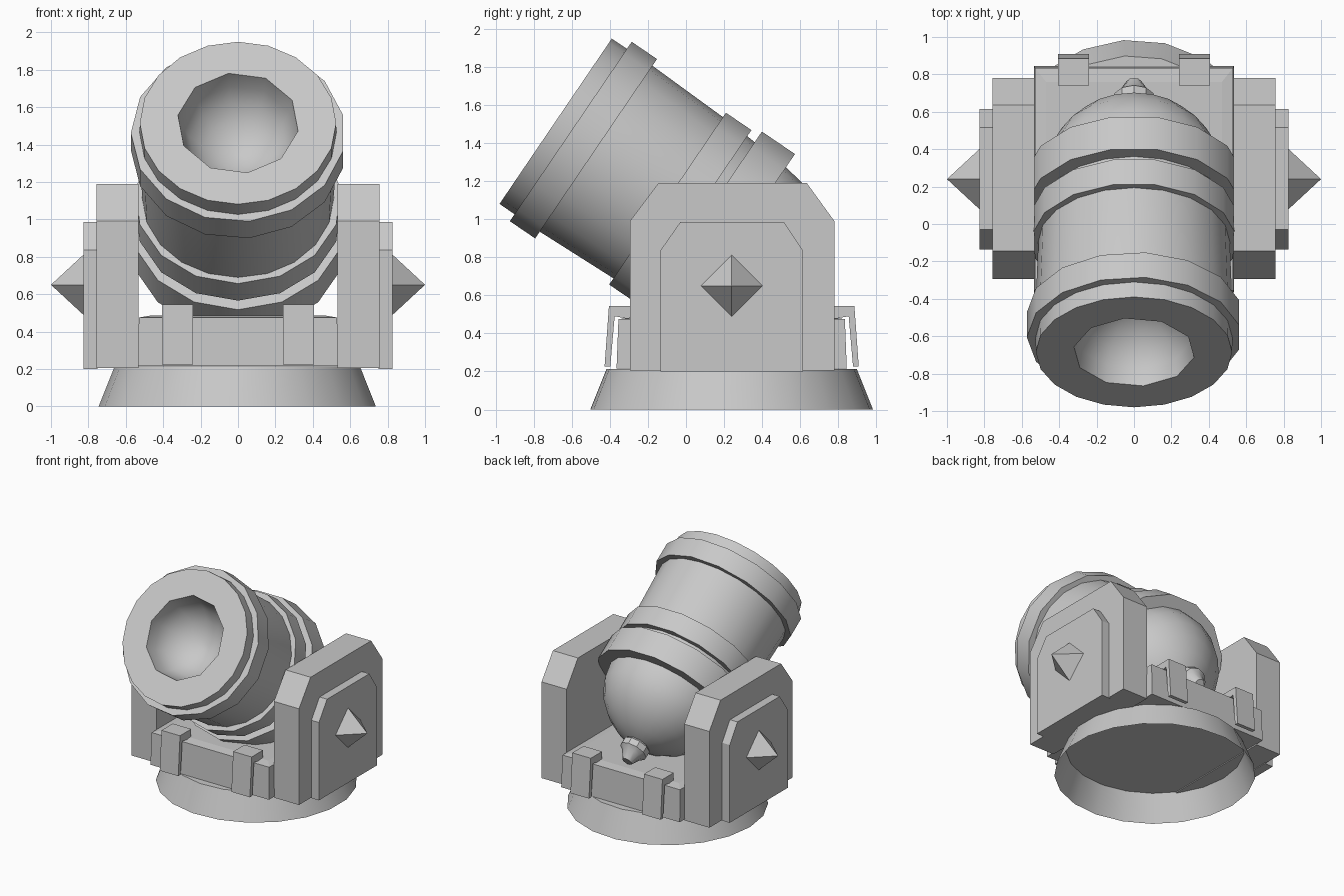
import bpy, bmesh, math
from mathutils import Vector

cube = bpy.data.objects.get("Cube")
if cube:
    bpy.data.objects.remove(cube, do_unlink=True)

# Single plain grey
grey = bpy.data.materials.new("plain grey")
grey.use_nodes = True
COLOUR = (0.58, 0.58, 0.58, 1.0)
grey.diffuse_color = COLOUR
for node in grey.node_tree.nodes:
    if node.type == 'BSDF_PRINCIPLED':
        node.inputs["Base Color"].default_value = COLOUR

CY = 0.24                                  # centre of the mount in y
MUZZLE = Vector((0, -0.685, 1.515))        # centre of the muzzle face
TILT = math.radians(34.2)
AXIS = Vector((0, math.cos(TILT), -math.sin(TILT)))   # muzzle to breech
UP = Vector((0, math.sin(TILT), math.cos(TILT)))


def finish(name, bm, smooth=0):
    """Turn a bmesh into an object; smooth is the sharp-edge angle in degrees."""
    mesh = bpy.data.meshes.new(name)
    bm.to_mesh(mesh)
    bm.free()
    mesh.materials.append(grey)
    obj = bpy.data.objects.new(name, mesh)
    bpy.context.collection.objects.link(obj)
    if smooth:
        bpy.ops.object.select_all(action='DESELECT')
        obj.select_set(True)
        bpy.context.view_layer.objects.active = obj
        bpy.ops.object.shade_smooth_by_angle(angle=math.radians(smooth))
    return obj


def loft(loops, cap_start=True, cap_end=True):
    """Skin a row of equal-length point loops."""
    bm = bmesh.new()
    rows = [[bm.verts.new(p) for p in loop] for loop in loops]
    n = len(rows[0])
    for a, b in zip(rows, rows[1:]):
        for i in range(n):
            j = (i + 1) % n
            bm.faces.new((a[i], a[j], b[j], b[i]))
    if cap_start:
        bm.faces.new(rows[0])
    if cap_end:
        bm.faces.new(rows[-1])
    bmesh.ops.recalc_face_normals(bm, faces=bm.faces)
    return bm, rows


def ring(t, r, sides, start):
    """Circle around the barrel axis, t behind the muzzle face."""
    pts = []
    for i in range(sides):
        a = math.radians(start) + math.tau * i / sides
        pts.append(MUZZLE + AXIS * t + Vector((r * math.cos(a), 0, 0)) + UP * (r * math.sin(a)))
    return pts


def turned(name, profile, sides, start=90):
    bm, _ = loft([ring(t, r, sides, start) for t, r in profile])
    return finish(name, bm, 35)


def slab(name, outline, x0, x1):
    """Extrude a (y, z) outline between two x positions."""
    bm, _ = loft([[(x, y, z) for y, z in outline] for x in (x0, x1)])
    return finish(name, bm)


def rect(hx, hy, z):
    return [(sx * hx, CY + sy * hy, z) for sx, sy in ((-1, -1), (1, -1), (1, 1), (-1, 1))]


# Barrel with a ring-shaped muzzle face around the bore
BORE_R, BORE_SIDES, BORE_START = 0.325, 10, 99
bm, rows = loft([ring(t, r, 20, 90) for t, r in
                 ((0, 0.525), (0.257, 0.527), (0.72, 0.512), (1.1, 0.485))], cap_start=False)
inner = [bm.verts.new(p) for p in ring(0, BORE_R, BORE_SIDES, BORE_START)]
edges = [bm.edges.new((inner[i], inner[(i + 1) % BORE_SIDES])) for i in range(BORE_SIDES)]
edges += [bm.edges.get((rows[0][i], rows[0][(i + 1) % 20])) for i in range(20)]
bmesh.ops.triangle_fill(bm, use_beauty=True, use_dissolve=False, edges=edges)
bmesh.ops.recalc_face_normals(bm, faces=bm.faces)
finish("barrel", bm, 35)

# Rounded bore, facing the muzzle
steps = [math.radians(a) for a in (0, 18, 36, 54, 72, 86)]
bm, _ = loft([ring(BORE_R * math.sin(a), BORE_R * math.cos(a), BORE_SIDES, BORE_START)
              for a in steps], cap_start=False)
bm.normal_update()
if sum((f.normal.dot(AXIS) * f.calc_area() for f in bm.faces)) > 0:
    bmesh.ops.reverse_faces(bm, faces=bm.faces)
finish("bore", bm, 60)

# Reinforcing bands, hollow hoops let into the barrel
for name, t0, t1, r, start in (("muzzle_band", 0.096, 0.257, 0.573, 180),
                               ("middle_band", 0.715, 0.877, 0.552, 270),
                               ("breech_band", 0.927, 1.137, 0.577, 270)):
    hoop = ((t0, 0.46), (t0, r), (t1, r), (t1, 0.46), (t0, 0.46))
    bm, _ = loft([ring(t, q, 15, start) for t, q in hoop], False, False)
    bmesh.ops.remove_doubles(bm, verts=bm.verts, dist=1e-5)
    bmesh.ops.recalc_face_normals(bm, faces=bm.faces)
    finish(name, bm, 35)

# Breech dome, slightly pointed, and end knob
dome = [(1.09, 0.48)] + [(1.137 + 0.46 * math.sin(a), 0.48 * math.cos(a) ** 1.2)
                         for a in (math.radians(d) for d in (0, 15, 30, 45, 60, 75, 87))]
turned("breech_dome", dome, 20)
turned("breech_knob", [(1.56, 0.07), (1.60, 0.11), (1.65, 0.11), (1.675, 0.08), (1.745, 0.04)], 10)

# Round foot, open underneath
loops = []
for r, z in ((0.745, 0), (0.66, 0.212)):
    loops.append([(r * math.cos(math.pi + math.tau * i / 21),
                   CY + r * math.sin(math.pi + math.tau * i / 21), z) for i in range(21)])
bm, _ = loft(loops, cap_start=False)
finish("round_foot", bm, 35)

# Bed between the cheeks, slightly tapered with a bevelled top edge
bm, _ = loft([rect(0.535, 0.605, 0.215), rect(0.53, 0.595, 0.475), rect(0.47, 0.52, 0.485)])
finish("carriage_bed", bm)

# Side cheeks, raised panels and trunnion studs
cheek = [(-0.295, 0.205), (-0.295, 0.99), (-0.145, 1.19), (0.635, 1.19), (0.78, 0.99), (0.78, 0.205)]
panel = [(-0.135, 0.20), (-0.135, 0.835), (-0.03, 0.985), (0.515, 0.985), (0.615, 0.835), (0.615, 0.20)]
for side, s in (("left", 1), ("right", -1)):
    slab(side + "_cheek", cheek, s * 0.531, s * 0.757)
    slab(side + "_panel", panel, s * 0.75, s * 0.825)
    bm = bmesh.new()
    base = [bm.verts.new((s * 0.825, CY + 0.162 * dy, 0.65 + 0.162 * dz))
            for dy, dz in ((1, 0), (0, 1), (-1, 0), (0, -1))]
    tip = bm.verts.new((s * 1.0, CY, 0.65))
    bm.faces.new(base)
    for i in range(4):
        bm.faces.new((base[i], base[(i + 1) % 4], tip))
    bmesh.ops.recalc_face_normals(bm, faces=bm.faces)
    finish(side + "_trunnion_stud", bm)

# Hooked clips over the front and back edges of the bed
clip = [(0.50, 0.545), (0.645, 0.545), (0.668, 0.225), (0.638, 0.225), (0.615, 0.49), (0.50, 0.47)]
for end, e in (("back", 1), ("front", -1)):
    outline = [(CY + e * d, z) for d, z in clip]
    for side, s in (("left", 1), ("right", -1)):
        slab(end + "_" + side + "_clip", outline, s * 0.24, s * 0.407)
